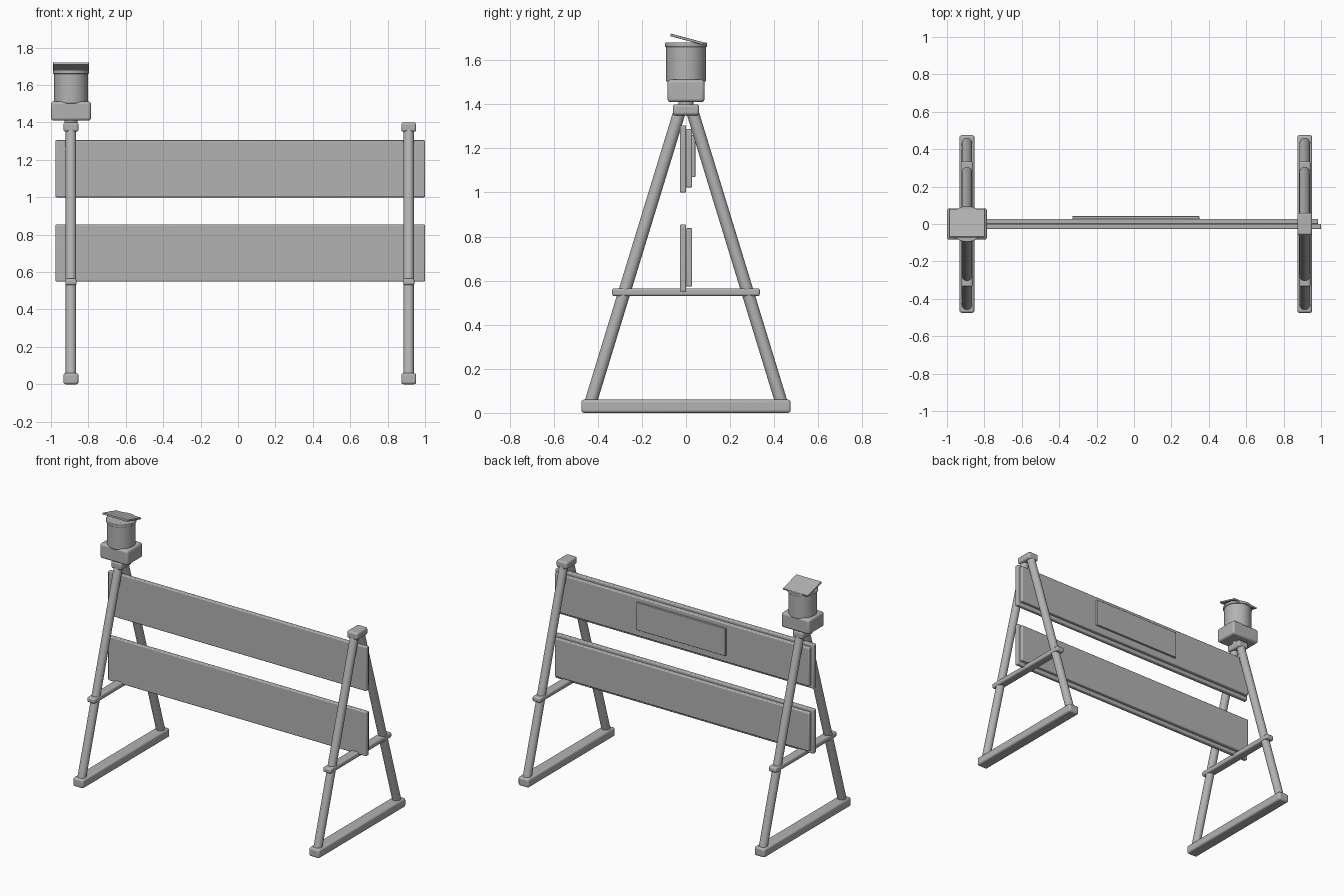
import bpy
import math
from mathutils import Vector

cube = bpy.data.objects.get("Cube")
if cube:
    bpy.data.objects.remove(cube, do_unlink=True)

grey = bpy.data.materials.new("plain_grey")
grey.use_nodes = True
COLOUR = (0.45, 0.45, 0.45, 1)
grey.diffuse_color = COLOUR
grey.node_tree.nodes["Principled BSDF"].inputs["Base Color"].default_value = COLOUR


def finish(name, bevel=0.0):
    ob = bpy.context.object
    ob.name = name
    ob.data.materials.append(grey)
    bpy.ops.object.transform_apply(location=False, rotation=False, scale=True)
    if bevel:
        mod = ob.modifiers.new("soft_edges", "BEVEL")
        mod.width = bevel
        mod.segments = 3
        mod.limit_method = "ANGLE"
    bpy.ops.object.shade_smooth_by_angle(angle=math.radians(35))
    return ob


def box(name, x, y, z, bevel=0.0, tilt=0.0):
    """Box spanning the given (low, high) ranges."""
    spans = (x, y, z)
    bpy.ops.mesh.primitive_cube_add(size=1, location=[sum(s) / 2 for s in spans],
                                    rotation=(tilt, 0, 0))
    bpy.context.object.scale = [s[1] - s[0] for s in spans]
    return finish(name, bevel)


def rod(name, start, end, radius, bevel=0.0, sides=32):
    start, end = Vector(start), Vector(end)
    axis = end - start
    bpy.ops.mesh.primitive_cylinder_add(vertices=sides, radius=radius, depth=axis.length,
                                        location=(start + end) / 2,
                                        rotation=axis.to_track_quat("Z", "Y").to_euler())
    return finish(name, bevel)


def around(c, half):
    return (c - half, c + half)


# A-shaped end frames
RIGHT_X, LEFT_X = -0.893, 0.913
for side, x in (("right", RIGHT_X), ("left", LEFT_X)):
    box(side + "_foot", around(x, 0.04), around(0, 0.475), (0, 0.06), 0.012)
    box(side + "_crossbar", around(x, 0.03), around(0, 0.335), (0.53, 0.565), 0.01)
    box(side + "_top_cap", around(x, 0.04), around(0, 0.06), (1.35, 1.40), 0.012)
    for end, s in (("front", -1), ("back", 1)):
        rod(f"{side}_{end}_leg", (x, s * 0.435, 0.04), (x, s * 0.028, 1.37), 0.028)

# Paired boards, the back layer slightly smaller
for level, z in (("lower", 0.55), ("upper", 1.0)):
    box(level + "_front_board", (-0.976, 1.0), (-0.028, 0.001), (z, z + 0.305), 0.006)
    box(level + "_back_board", (-0.96, 0.985), (0, 0.028), (z + 0.023, z + 0.288), 0.006)

# Thin panel on the back of the upper board
box("back_panel", (-0.33, 0.35), (0.026, 0.042), (1.07, 1.26), 0.003)

# Warning lamp on the right frame
box("lamp_base", around(RIGHT_X, 0.107), around(0, 0.084), (1.41, 1.512), 0.014)
rod("lamp_neck", (RIGHT_X, 0, 1.39), (RIGHT_X, 0, 1.42), 0.035)
rod("lamp_body", (RIGHT_X, 0, 1.50), (RIGHT_X, 0, 1.668), 0.09, 0.008, 48)
rod("lamp_rim", (RIGHT_X, 0, 1.66), (RIGHT_X, 0, 1.68), 0.096, 0.004, 48)
box("lamp_lid", around(RIGHT_X, 0.096), around(0.005, 0.078), around(1.695, 0.006),
    0.003, -math.radians(15))
